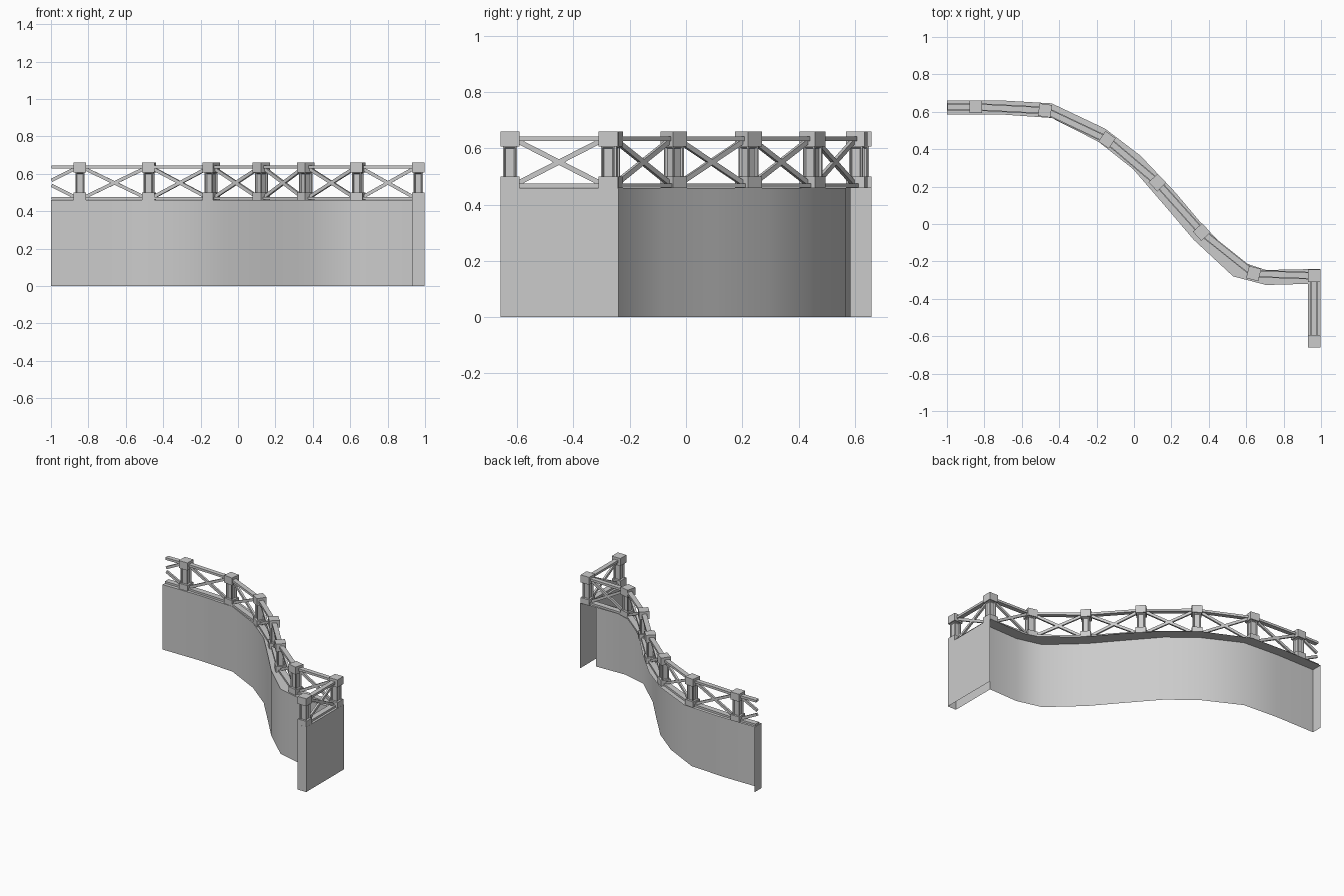
import bpy, bmesh
from math import radians
from mathutils import Vector, Matrix

if "Cube" in bpy.data.objects:
    bpy.data.objects.remove(bpy.data.objects["Cube"])

WALL_TOP = 0.46


def finish(bm, name):
    me = bpy.data.meshes.new(name)
    bm.to_mesh(me)
    bm.free()
    ob = bpy.data.objects.new(name, me)
    bpy.context.collection.objects.link(ob)
    return ob


def add_box(bm, size, matrix):
    return bmesh.ops.create_cube(
        bm, size=1, matrix=matrix @ Matrix.Diagonal((*size, 1)))["verts"]


def add_beam(bm, a, b, width, height):
    """Straight bar from a to b; width is sideways, height in the fence plane."""
    d = (b - a).normalized()
    side = Vector((-d.y, d.x, 0)).normalized()
    up = d.cross(side)
    m = Matrix((d, side, up)).transposed().to_4x4()
    m.translation = (a + b) / 2
    add_box(bm, ((b - a).length, width, height), m)


# Plan outline of the wall, front edge and back edge in matching pairs
front = [(-1, .585), (-.7, .585), (-.44, .567), (-.19, .44), (-.005, .294),
         (.166, .096), (.32, -.085), (.53, -.28), (.706, -.326), (.93, -.32),
         (.93, -.66)]
back = [(-1, .66), (-.7, .66), (-.44, .645), (-.155, .51), (.035, .365),
        (.22, .17), (.38, -.02), (.567, -.2), (.706, -.246), (.997, -.24),
        (.997, -.66)]

# Wall shell: front skin, ends and side of the return, open at back and bottom
bm = bmesh.new()
outline = [back[0]] + front + [back[-1], back[-2]]
low = [bm.verts.new((x, y, 0)) for x, y in outline]
high = [bm.verts.new((x, y, WALL_TOP)) for x, y in outline]
for i in range(len(outline) - 1):
    bm.faces.new((low[i], low[i + 1], high[i + 1], high[i]))
# Top of the wall
f = high[1:len(front) + 1]
b = [high[0]] + [bm.verts.new((x, y, WALL_TOP)) for x, y in back[1:-2]]
b += [high[-1], high[-2]]
for i in range(len(f) - 1):
    bm.faces.new((f[i], f[i + 1], b[i + 1], b[i]))
wall = finish(bm, "retaining_wall")
bpy.context.view_layer.objects.active = wall
wall.select_set(True)
bpy.ops.object.shade_smooth_by_angle(angle=radians(35))

# Posts: x, y, turn in degrees
posts = [(-.845, .626, 0), (-.476, .607, -8), (-.144, .45, -34),
         (.125, .222, -46), (.362, -.043, -48), (.64, -.265, -14),
         (.963, -.277, 0), (.963, -.626, 0)]
for n, (x, y, turn) in enumerate(posts):
    bm = bmesh.new()
    # Shaft with a recessed panel on each side
    add_box(bm, (.05, .05, .12), Matrix.Translation((0, 0, .55)))
    bm.normal_update()
    sides = [fc for fc in bm.faces if abs(fc.normal.z) < .5]
    bmesh.ops.inset_individual(bm, faces=sides, thickness=.008)
    bmesh.ops.inset_individual(bm, faces=sides, thickness=.006, depth=-.007)
    # Base block and cap block
    add_box(bm, (.067, .067, .04), Matrix.Translation((0, 0, .48)))
    add_box(bm, (.067, .067, .053), Matrix.Translation((0, 0, .6335)))
    ob = finish(bm, f"post_{n + 1}")
    ob.location = (x, y, 0)
    ob.rotation_euler.z = radians(turn)

# Railing bays: top rail, bottom rail and crossed braces between posts
for n in range(len(posts) - 1):
    a, c = (Vector((*p[:2], 0)) for p in posts[n:n + 2])
    d = (c - a).normalized() * .025
    a, c = a + d, c - d
    z = lambda p, h: p + Vector((0, 0, h))
    bm = bmesh.new()
    add_beam(bm, z(a, .635), z(c, .635), .032, .016)
    add_beam(bm, z(a, .469), z(c, .469), .04, .014)
    add_beam(bm, z(a, .475), z(c, .628), .014, .018)
    add_beam(bm, z(a, .628), z(c, .475), .014, .018)
    finish(bm, f"railing_bay_{n + 1}")

# Cut-off half bay at the left end
bm = bmesh.new()
s, e = Vector((-.87, .626, 0)), Vector((-.997, .626, 0))
up = Vector((0, 0, 1))
for h0, h1, w, t in ((.635, .635, .032, .016), (.469, .469, .04, .014),
                     (.475, .538, .014, .018), (.628, .565, .014, .018)):
    add_beam(bm, s + up * h0, e + up * h1, w, t)
finish(bm, "railing_end_stub")
